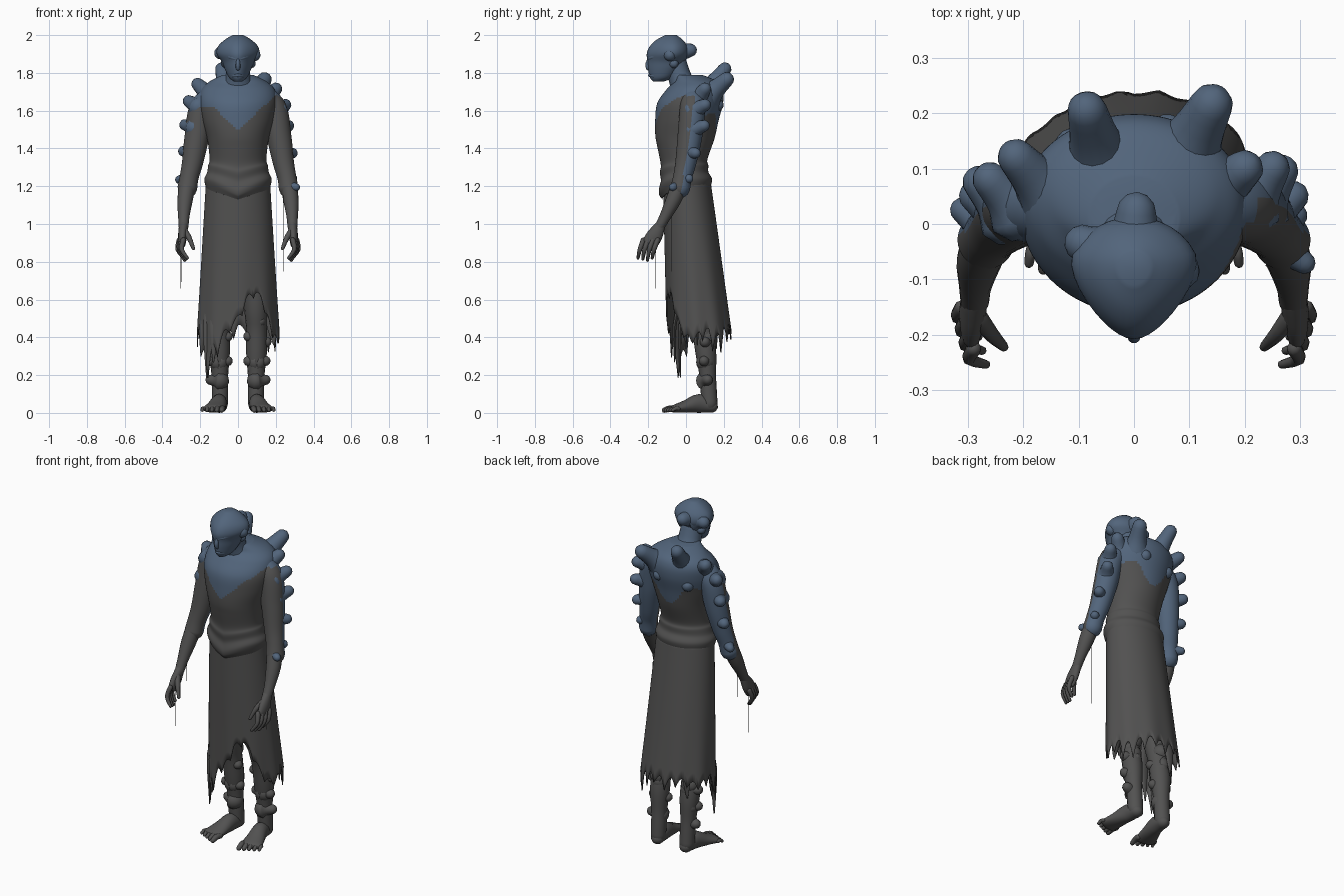
import bpy, bmesh, math, random
from mathutils import Vector

random.seed(4)
if "Cube" in bpy.data.objects:
    bpy.data.objects.remove(bpy.data.objects["Cube"])


def material(name, rgb):
    m = bpy.data.materials.new(name)
    m.use_nodes = True
    m.diffuse_color = (*rgb, 1)
    bsdf = m.node_tree.nodes["Principled BSDF"]
    bsdf.inputs["Base Color"].default_value = (*rgb, 1)
    bsdf.inputs["Roughness"].default_value = 0.8
    return m


GREY = material("ash grey", (0.085, 0.084, 0.083))
BLUE = material("dull blue", (0.085, 0.13, 0.2))


def finish(name, bm, mats, rule=None):
    """Turn a bmesh into a smooth object; rule picks the second material."""
    bmesh.ops.recalc_face_normals(bm, faces=bm.faces)
    for f in bm.faces:
        if rule and rule(f.calc_center_median()):
            f.material_index = 1
    me = bpy.data.meshes.new(name)
    bm.to_mesh(me)
    bm.free()
    for m in mats:
        me.materials.append(m)
    ob = bpy.data.objects.new(name, me)
    bpy.context.collection.objects.link(ob)
    bpy.ops.object.select_all(action="DESELECT")
    bpy.context.view_layer.objects.active = ob
    ob.select_set(True)
    bpy.ops.object.shade_smooth_by_angle(angle=math.radians(60))
    return ob


def resample(rings, steps):
    """Catmull-Rom interpolation between rings."""
    pts = [Vector(r if len(r) == 5 else (*r, r[3])) for r in rings]
    ext = [pts[0]] + pts + [pts[-1]]
    out = []
    for a, b, c, d in zip(ext, ext[1:], ext[2:], ext[3:]):
        for k in range(steps):
            t = k / steps
            out.append(b + (c - a) * (t / 2) + (2 * a - 5 * b + 4 * c - d) * (t * t / 2)
                       + (3 * b - a - 3 * c + d) * (t ** 3 / 2))
    return out + [pts[-1]]


def loft(name, rings, mats, n=16, steps=3, level=False, rule=None, shape=None):
    """Skin elliptical rings (x, y, z, rx, ry); level keeps them horizontal and open-domed."""
    path = resample(rings, steps)
    pos = [Vector(p[:3]) for p in path]
    span = pos[-1] - pos[0]
    ref = Vector((0, 1, 0)) if abs(span.y) < 0.75 * span.length else Vector((0, 0, 1))
    frames = []
    for i, p in enumerate(pos):
        t = pos[min(i + 1, len(pos) - 1)] - pos[max(i - 1, 0)]
        t = Vector((0, 0, 1)) if level else t.normalized()
        frames.append((p, t, path[i][3], path[i][4]))
    if not level:
        def dome(frame, sign):
            p, t, rx, ry = frame
            r = min(rx, ry)
            return [(p + t * sign * r * math.sin(a), t, rx * math.cos(a), ry * math.cos(a))
                    for a in (0.5, 1.0, 1.45)]
        frames = dome(frames[0], -1)[::-1] + frames + dome(frames[-1], 1)
    bm = bmesh.new()
    grid = []
    for p, t, rx, ry in frames:
        u = t.cross(ref).normalized()
        v = u.cross(t)
        row = []
        for k in range(n):
            a = math.tau * k / n
            co = p + u * rx * math.cos(a) + v * ry * math.sin(a)
            row.append(bm.verts.new(shape(co) if shape else co))
        grid.append(row)
    for r0, r1 in zip(grid, grid[1:]):
        for k in range(n):
            j = (k + 1) % n
            bm.faces.new((r0[k], r0[j], r1[j], r1[k]))
    bm.faces.new(grid[0])
    bm.faces.new(grid[-1])
    return finish(name, bm, mats, rule)


# Shirt-covered torso with sagging waist folds
def torso_blue(c):
    if c.y > 0.04:
        return c.z > 1.53 - 0.06 * math.cos(c.x * 24)
    return c.z > min(1.5 + 0.9 * abs(c.x), 1.62 if c.x < 0 else 1.68)


def sag(co):
    w = max(0, 1 - abs(co.z - 1.22) / 0.2) * max(0, -co.y / 0.14)
    return co - Vector((0, 0, 0.07 * w * max(0, 1 - abs(co.x) / 0.17)))


loft("torso", [(0, 0, 1.18, .166, .125), (0, -.003, 1.235, .178, .141), (0, -.007, 1.275, .163, .126),
               (0, -.01, 1.31, .158, .128), (0, -.01, 1.345, .15, .124), (0, -.005, 1.45, .163, .155),
               (0, .005, 1.55, .19, .168), (0, .022, 1.64, .205, .174), (0, .045, 1.71, .195, .15),
               (0, .05, 1.755, .15, .115), (0, .01, 1.79, .08, .075)],
     [GREY, BLUE], n=88, steps=8, level=True, rule=torso_blue, shape=sag)

# Neck and head, with the face narrowing forwards to a wedge
loft("neck", [(0, .0, 1.70, .1, .08), (0, -.03, 1.77, .068, .062), (0, -.06, 1.86, .06, .06)], [BLUE])


def narrow_face(co):
    f = min(1, max(0, (-co.y - 0.06) / 0.14))
    return Vector((co.x * (1 - 0.4 * f), co.y, co.z))


loft("head", [(0, -.145, 1.755, .03, .03), (0, -.13, 1.775, .058, .06), (0, -.115, 1.82, .08, .085),
              (0, -.105, 1.86, .095, .098), (0, -.098, 1.9, .12, .11), (0, -.092, 1.94, .112, .1),
              (0, -.087, 1.975, .075, .07), (0, -.08, 2.0, .03, .03)],
     [BLUE], n=32, steps=4, level=True, shape=narrow_face)
loft("nose", [(0, -.195, 1.875, .009), (0, -.204, 1.845, .012), (0, -.2, 1.825, .012)], [BLUE], n=10)
for lip, z, r in (("upper_lip", 1.8, .008), ("lower_lip", 1.784, .009)):
    loft(lip, [(-.024, -.17, z, r), (0, -.192, z + .003, r), (.024, -.17, z, r)], [BLUE], n=8)


def growth(name, base, tip, r, mat):
    a, b = Vector(base), Vector(tip)
    loft(name, [(*a, r * 1.65), (*a.lerp(b, 0.45), r * 1.1), (*b, r * 0.85)], [mat], n=16)


# Lumps on the skull, back, shoulders and arms
blue_growths = {
    "skull_growth": [((-.06, -.05, 1.905), (-.092, -.035, 1.905), .04), ((.06, -.085, 1.9), (.085, -.085, 1.895), .04),
                     ((0, -.05, 1.905), (.004, .022, 1.92), .042), ((.05, -.075, 1.86), (.068, -.065, 1.85), .03),
                     ((-.05, -.07, 1.86), (-.065, -.05, 1.85), .03)],
    "back_growth": [((.09, .12, 1.68), (.14, .215, 1.765), .046), ((-.06, .11, 1.7), (-.085, .205, 1.82), .042),
                    ((-.15, .05, 1.68), (-.213, .12, 1.74), .04), ((.15, .06, 1.66), (.2, .1, 1.715), .04),
                    ((.05, .13, 1.62), (.06, .165, 1.63), .04), ((-.09, .11, 1.59), (-.11, .14, 1.6), .04)],
    "arm_growth": [((-.21, .03, 1.62), (-.26, .08, 1.65), .038), ((-.23, .02, 1.51), (-.28, .075, 1.525), .036),
                   ((-.24, .015, 1.38), (-.288, .05, 1.385), .034), ((-.26, -.015, 1.24), (-.31, .025, 1.235), .027),
                   ((.21, .04, 1.6), (.25, .1, 1.63), .038), ((.23, .04, 1.5), (.267, .095, 1.52), .036),
                   ((.24, .01, 1.38), (.288, .05, 1.375), .033), ((.26, -.015, 1.25), (.29, .015, 1.24), .028),
                   ((.265, -.04, 1.2), (.308, -.07, 1.195), .024)]}
for label, items in blue_growths.items():
    for i, (a, b, r) in enumerate(items):
        growth(f"{label}_{i + 1}", a, b, r, BLUE)


def sleeve_blue(c):
    return c.z > (1.62 if c.x < 0 else 1.68) or c.y > 0.045 - 0.15 * (1.65 - c.z)


# Paired limbs
for s, side in ((1, "left"), (-1, "right")):
    def limb(part, rings, mats=[GREY], **kw):
        loft(f"{side}_{part}", [(s * r[0], *r[1:]) for r in rings], mats, **kw)

    limb("brow", [(.05, -.165, 1.885, .01), (.028, -.185, 1.88, .012), (.008, -.196, 1.872, .009)],
         [BLUE], n=8)
    limb("sleeve", [(.12, .035, 1.675, .065), (.19, .035, 1.61, .068), (.218, .02, 1.46, .065),
                    (.24, 0, 1.33, .056), (.258, -.018, 1.25, .05), (.268, -.03, 1.19, .052)],
         [GREY, BLUE], n=36, steps=8, rule=sleeve_blue)
    limb("forearm", [(.262, -.02, 1.24, .044), (.28, -.065, 1.13, .041), (.287, -.11, 1.04, .03),
                     (.288, -.14, .985, .026)])
    limb("palm", [(.288, -.135, .995, .024, .027), (.293, -.165, .94, .024, .042), (.295, -.19, .9, .019, .042)])
    for i in range(4):
        y = -.226 + .025 * i
        x = .29 + .007 * i
        limb(f"finger_{i + 1}", [(x, y, .915, .014), (x + .008, y - .018, .865, .012),
                                 (x - .022, y - .028, .82 - .006 * (i % 3), .008)], n=8)
    limb("thumb", [(.285, -.165, .965, .018), (.258, -.2, .925, .014), (.236, -.222, .87, .009)], n=8)

    # Bare leg, foot and toes
    limb("leg", [(.095, .03, 1.0, .075), (.095, .06, .6, .065), (.098, .085, .45, .055), (.098, .105, .32, .055),
                 (.096, .115, .2, .044), (.095, .12, .12, .043), (.095, .125, .05, .042)], steps=4)
    limb("foot", [(.093, .135, .035, .036, .034), (.1, .07, .05, .042, .05), (.115, 0, .034, .052, .034),
                  (.13, -.06, .022, .062, .021)], n=20)
    for i in range(5):
        x = .079 + .026 * i
        r = .016 - .0015 * i
        limb(f"toe_{i + 1}", [(x, -.055 + .004 * i, .022, r), (x + .004, -.085 + .008 * i, .024, r),
                              (x + .007, -.115 + .011 * i, .014, r * .85)], n=8)
    for i, (x, y, z) in enumerate([(.15, .1, .37), (.145, .095, .27), (.145, .115, .17),
                                   (.055, .075, .4), (.055, .095, .27), (.12, .05, .48)]):
        growth(f"{side}_leg_growth_{i + 1}", (s * .1, .105, z), (s * x, y, z + .005), .032, GREY)

# Torn skirt: hem height by angle, 0 at the front, 90 at the model's left
hem = [(0, .5), (12, .6), (28, .64), (42, .58), (55, .44), (75, .38), (100, .44), (130, .4), (150, .46),
       (180, .45), (210, .46), (240, .43), (270, .46), (290, .42), (310, .26), (325, .36), (345, .44), (360, .5)]


def hem_height(deg):
    for (a, za), (b, zb) in zip(hem, hem[1:]):
        if a <= deg <= b:
            return za + (zb - za) * (deg - a) / (b - a)


bm = bmesh.new()
cols, rows = 120, 16
grid = []
for k in range(cols):
    a = math.tau * k / cols
    if k % 6 == 0:
        strip = random.uniform(.03, .12)
    tooth = (0, .4, 1, .55, .2, 0)[k % 6]
    low = hem_height(math.degrees(a)) + .015 - tooth * strip
    col = []
    for j in range(rows + 1):
        z = 1.25 + (low - 1.25) * j / rows
        t = min(1.1, (1.25 - z) / .75)
        ripple = 1 + .015 * t * t * math.sin(9 * a + 1)
        rx, ry, yc = .168 + .045 * t, .125 + .043 * t, .002 + .063 * t
        col.append(bm.verts.new((math.sin(a) * rx * ripple, yc - math.cos(a) * ry * ripple, z)))
    grid.append(col)
for k in range(cols):
    c0, c1 = grid[k], grid[(k + 1) % cols]
    for j in range(rows):
        bm.faces.new((c0[j], c1[j], c1[j + 1], c0[j + 1]))
skirt = finish("torn_skirt", bm, [GREY])
cloth = skirt.modifiers.new("cloth thickness", "SOLIDIFY")
cloth.thickness = 0.006

# Hanging rags inside the hem
for i, (x, y, z) in enumerate([(-.165, -.03, .19), (-.185, 0, .34), (-.13, -.06, .27), (.19, .06, .36), (-.12, .16, .34)]):
    loft(f"hanging_rag_{i + 1}", [(x * .8, y * .8 + .02, .62, .025, .01), (x * .95, y, .46, .028, .01),
                                  (x, y, z, .004, .003)], [GREY], n=10)

# Loose threads from the sleeves and hand
for i, (x, y, top, low) in enumerate([(-.302, -.16, .95, .66), (.24, -.075, 1.15, .75), (-.285, -.075, 1.15, .9)]):
    loft(f"loose_thread_{i + 1}", [(x, y, top, .002), (x, y, low, .0015)], [GREY], n=5, steps=1)
